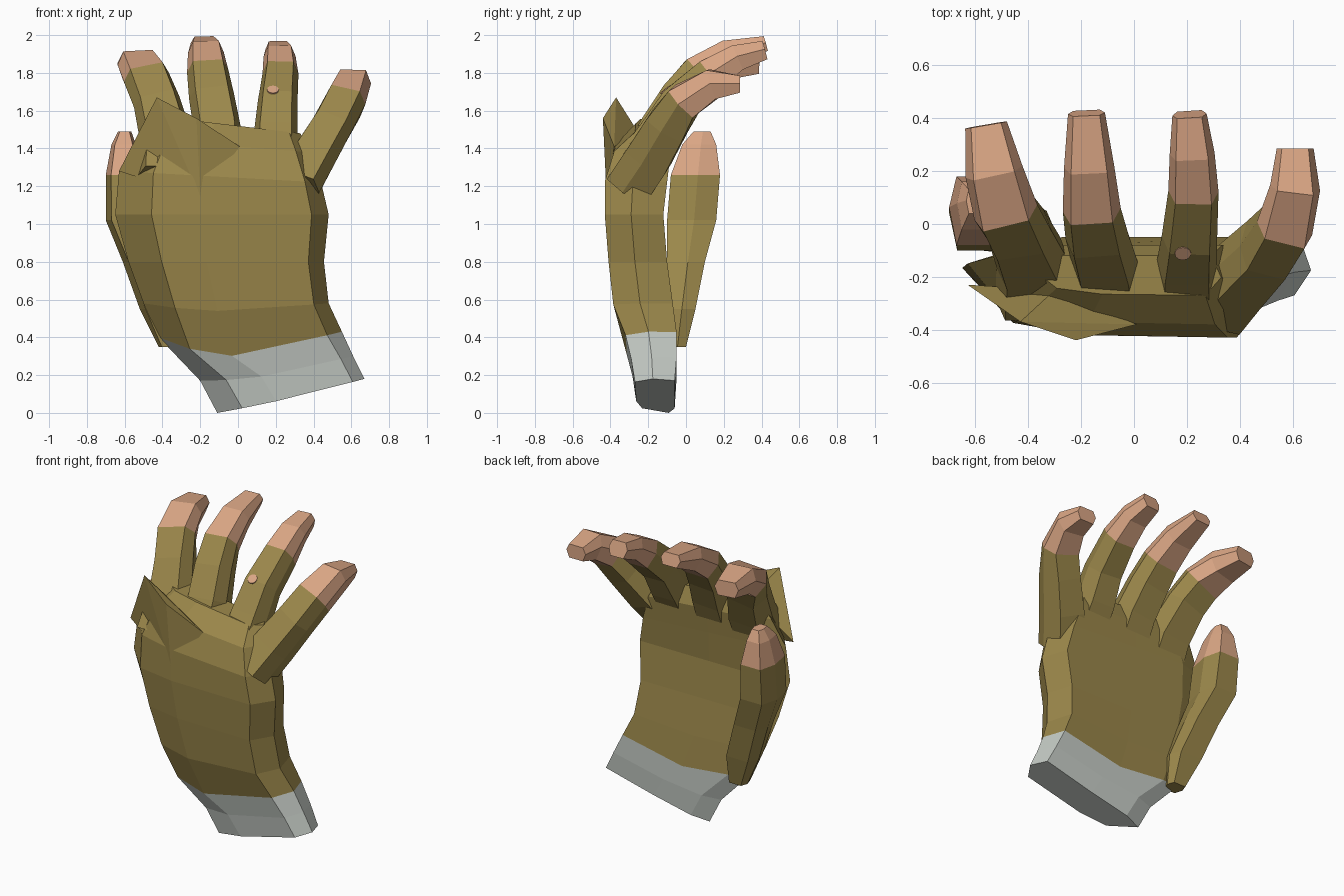
import bpy, bmesh
from mathutils import Vector

if "Cube" in bpy.data.objects:
    bpy.data.objects.remove(bpy.data.objects["Cube"])


def material(name, rgb):
    m = bpy.data.materials.new(name)
    m.diffuse_color = (*rgb, 1)
    m.use_nodes = True
    m.node_tree.nodes["Principled BSDF"].inputs["Base Color"].default_value = m.diffuse_color
    return m


OLIVE = material("olive_glove", (0.33, 0.245, 0.07))
SKIN = material("skin", (0.71, 0.385, 0.235))
GREY = material("grey_cuff", (0.57, 0.61, 0.57))


def make_object(name, bm, mats):
    bmesh.ops.recalc_face_normals(bm, faces=bm.faces)
    me = bpy.data.meshes.new(name)
    bm.to_mesh(me)
    bm.free()
    for m in mats:
        me.materials.append(m)
    ob = bpy.data.objects.new(name, me)
    bpy.context.collection.objects.link(ob)
    return ob


def loft(name, rings, mats, split, below=0, above=1):
    """Skin rings of points; segments before 'split' get one colour, the rest another."""
    bm = bmesh.new()
    vs = [[bm.verts.new(p) for p in ring] for ring in rings]
    n = len(rings[0])
    for i in range(len(vs) - 1):
        for j in range(n):
            k = (j + 1) % n
            f = bm.faces.new((vs[i][j], vs[i][k], vs[i + 1][k], vs[i + 1][j]))
            f.material_index = below if i < split else above
    bm.faces.new(vs[0][::-1]).material_index = below
    bm.faces.new(vs[-1]).material_index = above
    return make_object(name, bm, mats)


HEX = [(-1, 0.1), (-0.72, 1), (0.72, 1), (1, 0.1), (0.72, -1), (-0.72, -1)]


def finger(name, path):
    """path: x, y, z, half width, half depth; bare skin from the fourth ring on."""
    c = [Vector(p[:3]) for p in path]
    rings = []
    for i, p in enumerate(path):
        t = (c[min(i + 1, len(c) - 1)] - c[max(i - 1, 0)]).normalized()
        side = (Vector((1, 0, 0)) - t * t.x).normalized()
        back = side.cross(t)
        rings.append([c[i] + side * (a * p[3]) + back * (b * p[4]) for a, b in HEX])
    return loft(name, rings, [OLIVE, SKIN], 3)


# Fingers, curling away from the back of the hand
finger("index_finger", [
    (-0.38, -0.26, 1.25, .15, .12), (-0.38, -0.15, 1.45, .14, .11),
    (-0.43, -0.04, 1.64, .125, .10), (-0.485, 0.05, 1.77, .125, .09),
    (-0.53, 0.20, 1.84, .11, .08), (-0.56, 0.375, 1.845, .08, .05)])
finger("middle_finger", [
    (-0.10, -0.24, 1.30, .13, .12), (-0.11, -0.14, 1.50, .125, .11),
    (-0.14, -0.04, 1.67, .12, .10), (-0.16, 0.06, 1.80, .11, .09),
    (-0.17, 0.22, 1.90, .095, .075), (-0.18, 0.42, 1.955, .07, .04)])
ring_finger = finger("ring_finger", [
    (0.20, -0.26, 1.30, .12, .12), (0.20, -0.14, 1.48, .115, .11),
    (0.21, -0.04, 1.64, .105, .10), (0.225, 0.13, 1.79, .095, .09),
    (0.22, 0.27, 1.88, .085, .07), (0.21, 0.415, 1.92, .065, .05)])
finger("little_finger", [
    (0.32, -0.30, 1.20, .12, .12), (0.40, -0.20, 1.35, .12, .12),
    (0.50, -0.10, 1.52, .11, .11), (0.57, -0.01, 1.65, .11, .095),
    (0.61, 0.14, 1.74, .095, .08), (0.61, 0.285, 1.74, .07, .045)])

# Thumb, upright beside the palm
thumb_path = [
    (-0.36, -0.05, 0.35, .06, .05), (-0.41, -0.03, 0.55, .11, .08),
    (-0.50, 0.00, 0.80, .11, .10), (-0.59, 0.03, 1.02, .11, .13),
    (-0.60, 0.05, 1.26, .10, .13), (-0.605, 0.07, 1.42, .065, .09),
    (-0.60, 0.085, 1.49, .035, .045)]
loft("thumb", [[(x + a * w, y + b * d, z) for a, b in HEX]
               for x, y, z, w, d in thumb_path], [OLIVE, SKIN], 4)

# Palm and cuff: each row is left x, left z, right x, right z, front y, back y, dip
rows = [
    (-0.11, 0.00, 0.67, 0.18, -0.27, -0.06, .01),
    (-0.20, 0.17, 0.61, 0.30, -0.29, -0.05, .03),
    (-0.42, 0.40, 0.55, 0.43, -0.32, -0.05, .11),
    (-0.50, 0.58, 0.48, 0.58, -0.385, -0.07, .04),
    (-0.58, 0.80, 0.455, 0.80, -0.41, -0.10, 0),
    (-0.65, 1.05, 0.48, 1.05, -0.43, -0.12, 0),
    (-0.63, 1.28, 0.44, 1.22, -0.43, -0.10, 0),
    (-0.54, 1.45, 0.38, 1.38, -0.38, -0.08, 0),
    (-0.42, 1.57, 0.33, 1.48, -0.27, -0.12, 0)]
# Section: fraction across, fraction from front to back, share of the dip
SECTION = [(0, .85, 0), (.17, .18, .6), (.4, .03, 1), (.92, 0, .15), (1, .45, 0),
           (.95, 1, 0), (.5, 1, .7), (.15, 1, .3)]
loft("palm_and_cuff",
     [[(xl + (xr - xl) * u, yf + (yb - yf) * v, zl + (zr - zl) * u - dip * s)
       for u, v, s in SECTION] for xl, zl, xr, zr, yf, yb, dip in rows],
     [OLIVE, GREY], 2, below=1, above=0)

# Pointed fold over the knuckle
bm = bmesh.new()
for p in [(-0.43, -0.37, 1.67), (-0.22, -0.44, 1.56), (0.01, -0.38, 1.41),
          (-0.20, -0.42, 1.14), (-0.63, -0.23, 1.28), (-0.30, -0.25, 1.48)]:
    bm.verts.new(p)
bmesh.ops.convex_hull(bm, input=bm.verts)
make_object("knuckle_fold", bm, [OLIVE])

# Small round hole showing skin on the ring finger
bpy.context.view_layer.update()
hit, loc, normal, _ = ring_finger.ray_cast(Vector((0.185, -1, 1.71)), Vector((0, 1, 0)))
bm = bmesh.new()
bmesh.ops.create_cone(bm, cap_ends=True, segments=12, radius1=.031, radius2=.031, depth=.008)
hole = make_object("finger_hole", bm, [SKIN])
hole.location = loc
hole.rotation_euler = normal.to_track_quat('Z', 'Y').to_euler()
